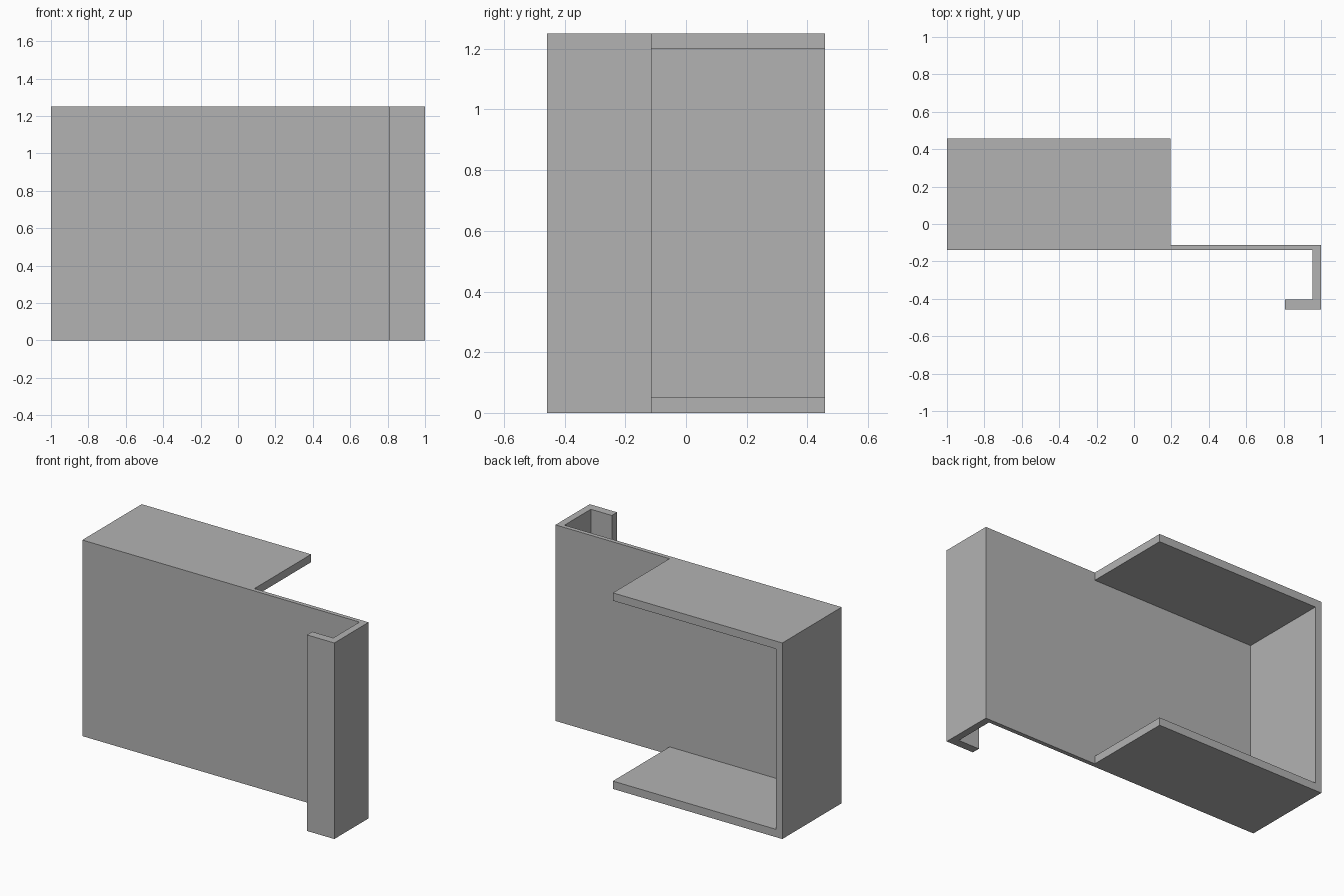
import bpy
import bmesh

if "Cube" in bpy.data.objects:
    bpy.data.objects.remove(bpy.data.objects["Cube"])

HEIGHT = 1.25
SHELF = 0.05          # thickness of top and bottom shelves
BACK_Y = 0.458
PLATE_Y0, PLATE_Y1 = -0.14, -0.113
SHELF_X = 0.195


def extrude_profile(name, points, z0, z1):
    """Prism from a counter-clockwise XY outline."""
    bm = bmesh.new()
    face = bm.faces.new([bm.verts.new((x, y, z0)) for x, y in points])
    top = bmesh.ops.extrude_face_region(bm, geom=[face])["geom"]
    moved = [v for v in top if isinstance(v, bmesh.types.BMVert)]
    bmesh.ops.translate(bm, verts=moved, vec=(0, 0, z1 - z0))
    bmesh.ops.recalc_face_normals(bm, faces=bm.faces[:])
    mesh = bpy.data.meshes.new(name)
    bm.to_mesh(mesh)
    bm.free()
    obj = bpy.data.objects.new(name, mesh)
    bpy.context.collection.objects.link(obj)
    return obj


grey = bpy.data.materials.new("plain grey")
grey.diffuse_color = (0.45, 0.45, 0.45, 1)
grey.use_nodes = True
grey.node_tree.nodes["Principled BSDF"].inputs["Base Color"].default_value = grey.diffuse_color

# Bracket: box section, front plate, side flange and returned lip
bracket = extrude_profile("bracket", [
    (-1, PLATE_Y0), (0.955, PLATE_Y0), (0.955, -0.405), (0.807, -0.405),
    (0.807, -0.458), (1, -0.458), (1, PLATE_Y1), (SHELF_X, PLATE_Y1),
    (SHELF_X, BACK_Y), (-1, BACK_Y)], 0, HEIGHT)
bracket.data.materials.append(grey)

# Cavity open to the back and right, leaving the left wall and two shelves
cutter = extrude_profile("cavity_cutter", [
    (-0.957, PLATE_Y1), (0.4, PLATE_Y1), (0.4, 0.7), (-0.957, 0.7)],
    SHELF, HEIGHT - SHELF)
cutter.data.materials.append(grey)
cutter.hide_render = True
cutter.hide_viewport = True

cut = bracket.modifiers.new("cavity", 'BOOLEAN')
cut.operation = 'DIFFERENCE'
cut.solver = 'EXACT'
cut.object = cutter
